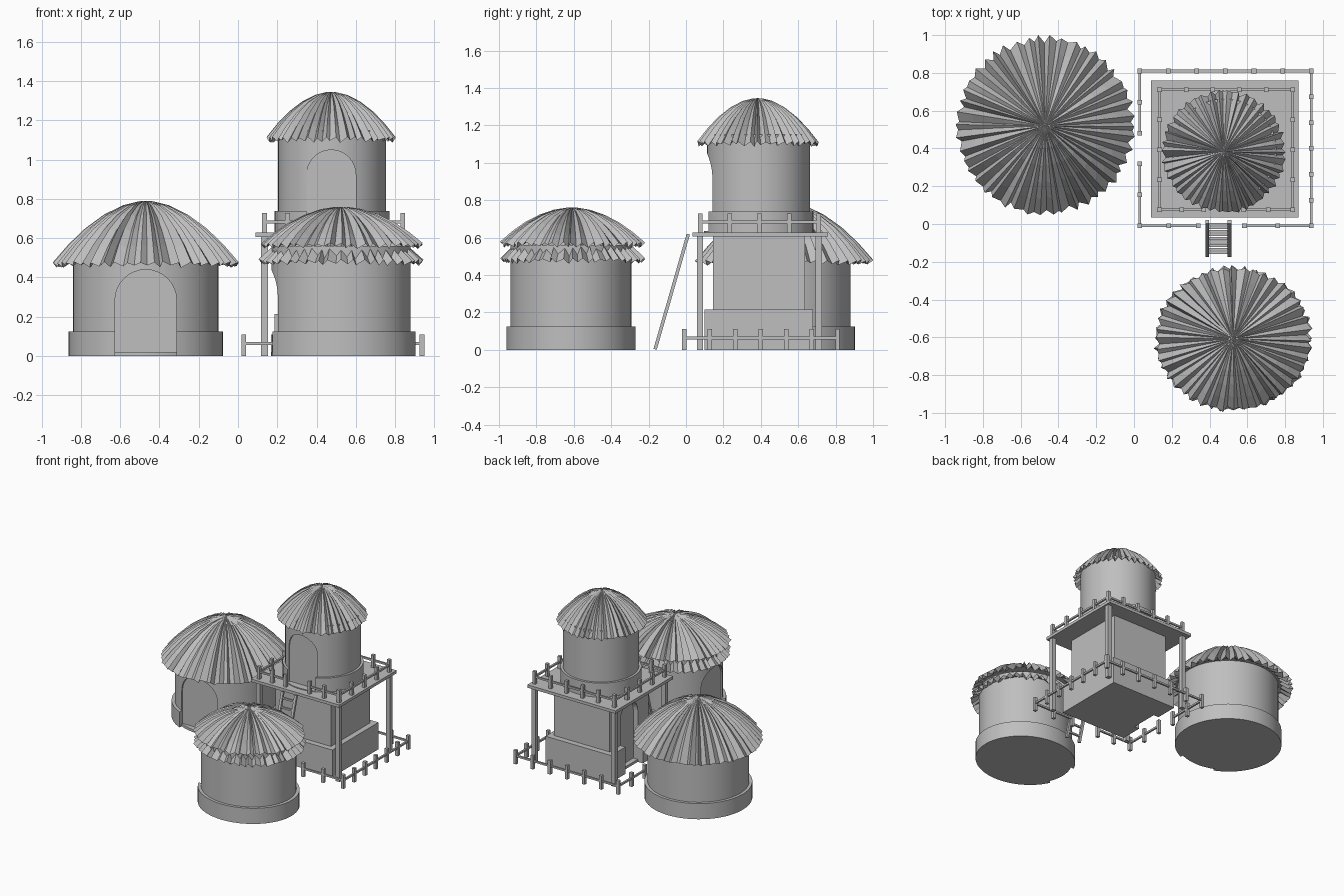
import bpy, bmesh, math, random
from mathutils import Vector, Matrix

random.seed(7)
cube = bpy.data.objects.get("Cube")
if cube:
    bpy.data.objects.remove(cube, do_unlink=True)

clay = bpy.data.materials.new("plain_grey")
clay.use_nodes = True
GREY = (0.52, 0.52, 0.52, 1)
clay.diffuse_color = GREY
clay.node_tree.nodes["Principled BSDF"].inputs["Base Color"].default_value = GREY


def make(name, bm, smooth=False):
    bmesh.ops.recalc_face_normals(bm, faces=bm.faces)
    mesh = bpy.data.meshes.new(name)
    bm.to_mesh(mesh)
    bm.free()
    mesh.materials.append(clay)
    obj = bpy.data.objects.new(name, mesh)
    bpy.context.collection.objects.link(obj)
    if smooth:
        activate(obj)
        bpy.ops.object.shade_smooth_by_angle(angle=math.radians(30))
    return obj


def activate(obj):
    bpy.ops.object.select_all(action='DESELECT')
    obj.select_set(True)
    bpy.context.view_layer.objects.active = obj


def box(bm, lo, hi):
    lo, hi = Vector(lo), Vector(hi)
    m = Matrix.Translation((lo + hi) / 2) @ Matrix.Diagonal((*(hi - lo), 1))
    bmesh.ops.create_cube(bm, size=1, matrix=m)


def beam(bm, a, b, w, h):
    a, b = Vector(a), Vector(b)
    rot = (b - a).to_track_quat('Z', 'Y').to_matrix().to_4x4()
    size = Matrix.Diagonal((w, h, (b - a).length, 1))
    bmesh.ops.create_cube(bm, size=1, matrix=Matrix.Translation((a + b) / 2) @ rot @ size)


def drum(name, cx, cy, rx, ry, z0, z1):
    bm = bmesh.new()
    m = Matrix.Translation((cx, cy, (z0 + z1) / 2)) @ Matrix.Diagonal((rx, ry, z1 - z0, 1))
    bmesh.ops.create_cone(bm, cap_ends=True, segments=64, radius1=1, radius2=1, depth=1, matrix=m)
    return make(name, bm, True)


# Cut an arched door recess, facing the front or (side=True) the right
def cut_door(obj, cx, cy, half, z0, top, depth, side=False):
    spring = top - half
    pts = [(-half, z0), (half, z0)]
    pts += [(half * math.cos(i * math.pi / 16), spring + half * math.sin(i * math.pi / 16))
            for i in range(17)]
    bm = bmesh.new()

    def place(u, dist, z):
        return (cx - dist, cy - u, z) if side else (cx + u, cy - dist, z)

    near = [bm.verts.new(place(u, depth, z)) for u, z in pts]
    far = [bm.verts.new(place(u, depth + 0.3, z)) for u, z in pts]
    bm.faces.new(near)
    bm.faces.new(far)
    for i in range(len(pts)):
        j = (i + 1) % len(pts)
        bm.faces.new((near[i], near[j], far[j], far[i]))
    cutter = make("door_cutter", bm)
    cutter.hide_render = True
    mod = obj.modifiers.new("door", 'BOOLEAN')
    mod.operation, mod.solver, mod.object = 'DIFFERENCE', 'EXACT', cutter
    activate(obj)
    bpy.ops.object.modifier_apply(modifier=mod.name)
    bpy.data.objects.remove(cutter, do_unlink=True)


# Pleated thatch dome: alternating ridges and valleys, ragged lower edge
def thatch(name, cx, cy, rx, ry, z0, z1, pleats):
    bm = bmesh.new()
    n = pleats * 2
    angle, reach, lift = [], [], []
    for i in range(n):
        ridge = i % 2 == 0
        angle.append((i + random.uniform(-0.4, 0.4)) * math.tau / n)
        reach.append(random.uniform(0.965, 1.0) if ridge else random.uniform(0.91, 0.96))
        lift.append(random.uniform(0.008, 0.018) if ridge else random.uniform(-0.016, 0.0))
    rings = []
    for t in (0.08, 0.25, 0.45, 0.65, 0.83, 1.0):
        z = z0 + (z1 - z0) * (1 - t ** 1.8)
        rings.append([bm.verts.new((cx + rx * t * k * math.cos(a), cy + ry * t * k * math.sin(a),
                                    z + h * min(1, t * 1.4)))
                      for a, k, h in zip(angle, reach, lift)])
    # underside tucked back towards the wall
    rings.append([bm.verts.new((v.co.x * 0.84 + cx * 0.16, v.co.y * 0.84 + cy * 0.16, z0 + 0.04))
                  for v in rings[-1]])
    peak = bm.verts.new((cx, cy, z1))
    for i in range(n):
        j = (i + 1) % n
        bm.faces.new((peak, rings[0][i], rings[0][j]))
        for a, b in zip(rings, rings[1:]):
            bm.faces.new((a[i], b[i], b[j], a[j]))
    bm.faces.new(rings[-1])
    return make(name, bm)


# Fence runs: start, end and number of posts
def fence(name, runs, z0, z1, rail_z):
    bm = bmesh.new()
    for a, b, count in runs:
        a, b = Vector(a), Vector(b)
        beam(bm, (*a, rail_z), (*b, rail_z), 0.014, 0.014)
        for i in range(count):
            p = a.lerp(b, i / (count - 1))
            box(bm, (p.x - 0.012, p.y - 0.012, z0), (p.x + 0.012, p.y + 0.012, z1))
    make(name, bm)


# Large hut, door to the front
for part, r, z1, sill in (("base", 0.393, 0.125, -0.1), ("wall", 0.37, 0.54, 0.02)):
    hut = drum("large_hut_" + part, -0.47, 0.515, r, r - 0.005, 0, z1)
    cut_door(hut, -0.47, 0.515, 0.157, sill, 0.44, 0.32)
thatch("large_hut_roof", -0.47, 0.52, 0.485, 0.482, 0.465, 0.79, 46)

# Small hut, door to the right side, two thatch layers
for part, rx, ry, z1, sill in (("base", 0.38, 0.345, 0.125, -0.1), ("wall", 0.355, 0.323, 0.56, 0.02)):
    hut = drum("small_hut_" + part, 0.525, -0.615, rx, ry, 0, z1)
    cut_door(hut, 0.525, -0.615, 0.135, sill, 0.44, 0.31, True)
thatch("small_hut_lower_roof", 0.525, -0.608, 0.425, 0.392, 0.475, 0.70, 44)
thatch("small_hut_upper_roof", 0.525, -0.608, 0.422, 0.39, 0.56, 0.76, 44)

# Square tower with a doorway on the right side
TX, TY = 0.475, 0.39
for part, h, z0, z1, sill in (("plinth", 0.29, 0, 0.215, -0.1), ("block", 0.245, 0, 0.61, 0.02)):
    bm = bmesh.new()
    box(bm, (TX - h, TY - h, z0), (TX + h, TY + h, z1))
    tower = make("tower_" + part, bm)
    cut_door(tower, TX, TY, 0.11, sill, 0.52, 0.205, True)

# Platform and its corner posts
bm = bmesh.new()
box(bm, (0.09, 0.035, 0.605), (0.87, 0.76, 0.628))
make("platform", bm)
X0, X1, Y0, Y1 = 0.135, 0.84, 0.075, 0.71
bm = bmesh.new()
for x in (X0, X1):
    for y in (Y0, Y1):
        beam(bm, (x, y, 0), (x, y, 0.61), 0.034, 0.034)
make("platform_posts", bm)
fence("platform_fence", [((X0, Y0), (0.37, Y0), 3), ((0.58, Y0), (X1, Y0), 3),
                         ((X0, Y1), (X1, Y1), 6), ((X0, Y0), (X0, Y1), 5),
                         ((X1, Y0), (X1, Y1), 5)], 0.625, 0.728, 0.683)

# Round room on the platform
for part, r, z1 in (("base", 0.293, 0.74), ("wall", 0.275, 1.15)):
    room = drum("tower_room_" + part, 0.48, 0.388, r, r, 0.62, z1)
    cut_door(room, 0.475, 0.388, 0.125, 0.635, 1.05, 0.235)
thatch("tower_room_roof", 0.475, 0.383, 0.335, 0.332, 1.1, 1.345, 42)

# Ground fence with gaps for the ladder and the doorway
A, B, C, D = 0.03, 0.938, -0.01, 0.81
fence("ground_fence", [((A, C), (0.34, C), 3), ((0.585, C), (B, C), 3), ((A, D), (B, D), 7),
                       ((B, C), (B, D), 7), ((A, C), (A, 0.32), 3), ((A, 0.48), (A, D), 3)],
      0, 0.11, 0.063)

# Leaning ladder
foot, head = Vector((0, -0.165, 0.003)), Vector((0, 0.012, 0.618))
bm = bmesh.new()
for x in (0.388, 0.505):
    beam(bm, foot + Vector((x, 0, 0)), head + Vector((x, 0, 0)), 0.02, 0.018)
for i in range(9):
    p = foot.lerp(head, (i + 0.7) / 9.4)
    beam(bm, (0.388, p.y, p.z), (0.505, p.y, p.z), 0.014, 0.014)
make("ladder", bm)
